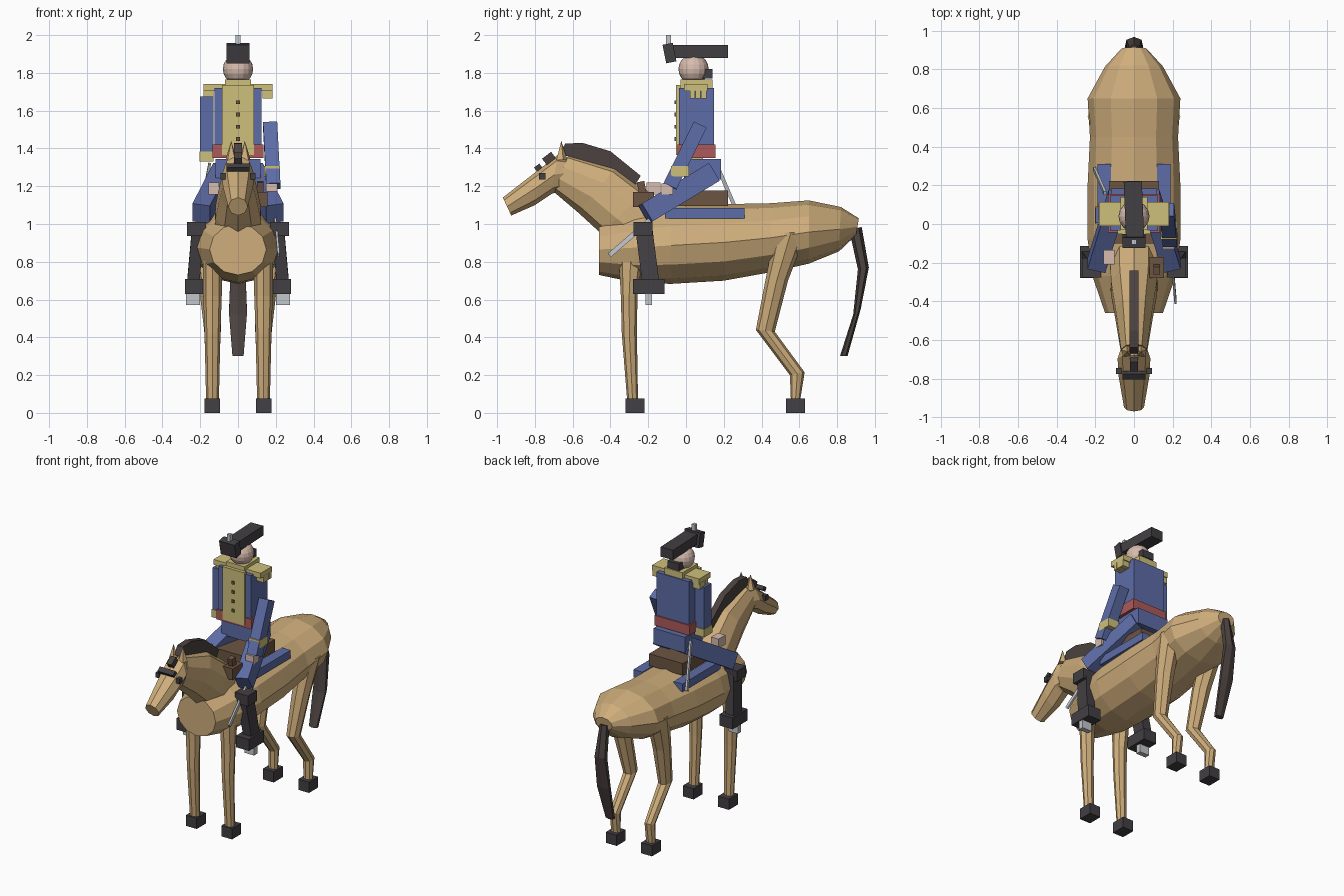
import bpy, bmesh, math
from mathutils import Vector, Matrix

if "Cube" in bpy.data.objects:
    bpy.data.objects.remove(bpy.data.objects["Cube"])

COL = dict(coat=(.62, .42, .2), dark=(.055, .05, .055), mane=(.07, .055, .05), blue=(.11, .15, .38),
           gold=(.62, .53, .2), red=(.42, .1, .1), skin=(.68, .5, .42), brown=(.15, .09, .055),
           steel=(.55, .57, .6))
MATS = {}


def finish(name, bm, col):
    bmesh.ops.recalc_face_normals(bm, faces=bm.faces)
    me = bpy.data.meshes.new(name)
    bm.to_mesh(me)
    bm.free()
    ob = bpy.data.objects.new(name, me)
    bpy.context.collection.objects.link(ob)
    if col not in MATS:
        MATS[col] = bpy.data.materials.new(col)
        MATS[col].diffuse_color = (*COL[col], 1)
    me.materials.append(MATS[col])
    return ob


def box(name, x, y, z, col, tilt=0, spin=0):
    """Box from (min, max) ranges, optionally turned about its centre."""
    c = Vector([(r[0] + r[1]) / 2 for r in (x, y, z)])
    s = [r[1] - r[0] for r in (x, y, z)]
    bm = bmesh.new()
    m = Matrix.Translation(c) @ Matrix.Rotation(spin, 4, 'Z') @ Matrix.Rotation(tilt, 4, 'X') @ Matrix.Diagonal((*s, 1))
    bmesh.ops.create_cube(bm, size=1, matrix=m)
    return finish(name, bm, col)


def bar(name, p, q, w, d, col, end=1):
    """Square bar from p to q, width w (x) and depth d, scaled by end at q."""
    p, q = Vector(p), Vector(q)
    zz = (q - p).normalized()
    xx = (Vector((1, 0, 0)) - zz * zz.x).normalized()
    yy = zz.cross(xx)
    bm = bmesh.new()
    rings = [[bm.verts.new(c + xx * a * w / 2 * k + yy * b * d / 2 * k)
              for a, b in ((-1, -1), (1, -1), (1, 1), (-1, 1))] for c, k in ((p, 1), (q, end))]
    skin(bm, rings)
    return finish(name, bm, col)


def skin(bm, rings):
    n = len(rings[0])
    for a, b in zip(rings, rings[1:]):
        for i in range(n):
            bm.faces.new((a[i], a[(i + 1) % n], b[(i + 1) % n], b[i]))
    bm.faces.new(rings[0])
    bm.faces.new(rings[-1])


def loft(name, sections, col, n=8, x=0, phase=0):
    """Elliptic rings, each (y1, z1, y2, z2, half width[, x centre])."""
    bm = bmesh.new()
    rings = []
    for s in sections:
        a, b = Vector((0, *s[0:2])), Vector((0, *s[2:4]))
        cx = s[5] if len(s) > 5 else x
        ring = []
        for i in range(n):
            t = 2 * math.pi * i / n + phase
            v = (a + b) / 2 + (b - a) / 2 * math.cos(t)
            v.x = cx + s[4] * math.sin(t)
            ring.append(bm.verts.new(v))
        rings.append(ring)
    skin(bm, rings)
    return finish(name, bm, col)


def both(r, s):
    return tuple(sorted((r[0] * s, r[1] * s)))


# Horse body, neck and head
loft("horse_body", [(-.46, .73, -.46, 1.0, .15), (-.27, .69, -.27, 1.06, .215), (-.08, .683, -.08, 1.09, .24),
                    (.2, .70, .2, 1.105, .24), (.45, .745, .45, 1.11, .228), (.65, .79, .65, 1.125, .24),
                    (.81, .855, .82, 1.09, .15), (.90, .94, .915, 1.03, .065)], "coat", 12)
loft("horse_neck", [(-.42, .93, -.06, 1.06, .13), (-.45, .95, -.21, 1.18, .125), (-.57, 1.06, -.37, 1.30, .1),
                    (-.70, 1.17, -.62, 1.37, .07)], "coat", 10)
loft("horse_head", [(-.62, 1.19, -.62, 1.35, .06), (-.71, 1.16, -.68, 1.365, .085), (-.80, 1.10, -.77, 1.295, .08),
                    (-.925, 1.045, -.97, 1.14, .052)], "coat", 8)

# Mane as an extruded side profile
bm = bmesh.new()
prof = [(-.67, 1.37), (-.64, 1.425), (-.55, 1.43), (-.40, 1.385), (-.24, 1.255), (-.28, 1.19), (-.44, 1.3), (-.56, 1.34)]
f = bm.faces.new([bm.verts.new((-.022, y, z)) for y, z in prof])
g = bmesh.ops.extrude_face_region(bm, geom=[f])
bmesh.ops.translate(bm, vec=(.044, 0, 0), verts=[v for v in g["geom"] if isinstance(v, bmesh.types.BMVert)])
finish("mane", bm, "mane")
box("forelock", (-.02, .02), (-.75, -.69), (1.31, 1.37), "mane", tilt=.65)
box("browband", (-.06, .06), (-.80, -.765), (1.285, 1.312), "dark", tilt=.65)

loft("tail", [(.865, .965, .93, .985, .03), (.91, .76, .968, .77, .045), (.885, .52, .925, .55, .055),
              (.815, .3, .855, .3, .034)], "mane", 6)

for s, side in ((1, "right"), (-1, "left")):
    # Ears and eyes
    bm = bmesh.new()
    bmesh.ops.create_cone(bm, cap_ends=True, segments=5, radius1=.032, radius2=0, depth=.1,
                          matrix=Matrix.Translation((s * .036, -.66, 1.39)))
    finish(side + "_ear", bm, "coat")
    box(side + "_eye", both((.065, .092), s), (-.777, -.745), (1.235, 1.27), "dark")

    # Horse legs and hooves
    x = s * .135
    loft(side + "_front_leg", [(-.36, .88, -.22, .88, .05), (-.345, .62, -.257, .62, .049),
                               (-.34, .42, -.26, .42, .042), (-.312, .07, -.254, .07, .034)], "coat", 8, x)
    loft(side + "_hind_leg", [(.47, .95, .64, .96, .07, s * .17), (.42, .7, .54, .7, .06, s * .15),
                              (.37, .44, .47, .43, .044, x), (.55, .2, .628, .215, .034, x),
                              (.555, .07, .605, .07, .034, x)], "coat", 8)
    for nm, y in (("front", -.27), ("hind", .58)):
        box(f"{side}_{nm}_hoof", both((.095, .178), s), (y - .05, y + .05), (0, .075), "dark")

    # Saddle strips
    box(side + "_saddle_pad", both((.12, .19), s), (-.11, .31), (1.03, 1.085), "blue")

    # Rider legs, boots and stirrups
    bar(side + "_thigh", (s * .085, .14, 1.27), (s * .195, -.215, 1.055), .095, .11, "blue")
    bar(side + "_boot_shaft", (s * .21, -.225, .99), (s * .238, -.185, .68), .065, .09, "dark")
    box(side + "_boot_cuff", both((.17, .27), s), (-.277, -.177), (.937, 1.01), "dark")
    box(side + "_boot_foot", both((.18, .28), s), (-.28, -.115), (.63, .71), "dark")
    box(side + "_stirrup", both((.2, .275), s), (-.215, -.18), (.572, .632), "steel")

    # Epaulettes with fringes
    box(side + "_epaulette", both((.06, .182), s), (-.01, .115), (1.705, 1.742), "gold")
    for i in range(3):
        y = .02 + i * .03
        box(f"{side}_fringe_{i}", both((.13, .183), s), (y, y + .028), (1.665, 1.71), "gold")

# Saddle and holster
box("saddle", (-.13, .13), (-.1, .222), (1.095, 1.178), "brown")
box("holster", (.08, .155), (-.28, -.17), (1.09, 1.17), "brown")
box("pistol_grip", (.1, .135), (-.255, -.215), (1.165, 1.225), "brown", tilt=.2)

# Rider torso
box("hips", (-.12, .12), (-.01, .185), (1.235, 1.345), "blue")
box("sash", (-.135, .135), (-.045, .155), (1.35, 1.42), "red")
box("coat_body", (-.125, .125), (-.037, .147), (1.41, 1.72), "blue")
box("coat_front", (-.085, .085), (-.052, -.03), (1.365, 1.735), "gold")
for i in range(4):
    z = 1.45 + i * .065
    box(f"button_{i}", (-.01, .01), (-.06, -.05), (z - .01, z + .01), "brown")
box("collar", (-.07, .07), (-.03, .14), (1.715, 1.765), "gold")

# Left arm hangs, right arm reaches forward
box("left_arm", (-.2, -.13), (.005, .085), (1.37, 1.675), "blue")
box("left_cuff", (-.203, -.13), (0, .09), (1.33, 1.385), "gold")
box("left_hand", (-.157, -.1), (-.21, -.135), (1.155, 1.22), "skin")
bar("right_arm", (.17, .075, 1.525), (.187, -.085, 1.2), .075, .075, "blue")
box("right_cuff", (.138, .222), (-.08, .015), (1.252, 1.308), "gold")
box("right_hand", (.148, .21), (-.13, -.07), (1.155, 1.215), "skin")

# Sword and scabbard
bar("sword", (.19, -.1, 1.1), (.215, -.405, .835), .012, .025, "steel")
bar("scabbard", (-.15, .16, 1.32), (-.205, .285, 1.03), .014, .02, "steel")

# Head, hair and hat
bm = bmesh.new()
bmesh.ops.create_uvsphere(bm, u_segments=16, v_segments=10, radius=.08,
                          matrix=Matrix.Translation((0, .04, 1.82)))
finish("head", bm, "skin")
box("hair", (-.045, .045), (.085, .14), (1.77, 1.82), "dark")
box("hat", (-.047, .047), (-.1, .22), (1.88, 1.948), "dark", spin=.04)
box("hat_front", (-.06, .06), (-.115, -.06), (1.855, 1.955), "dark", tilt=.2)
box("hat_plume", (-.012, .012), (-.105, -.08), (1.945, 2.0), "steel")

for m in bpy.data.materials:
    if m.users and not m.is_grease_pencil:
        m.use_nodes = True
        m.node_tree.nodes["Principled BSDF"].inputs["Base Color"].default_value = m.diffuse_color
